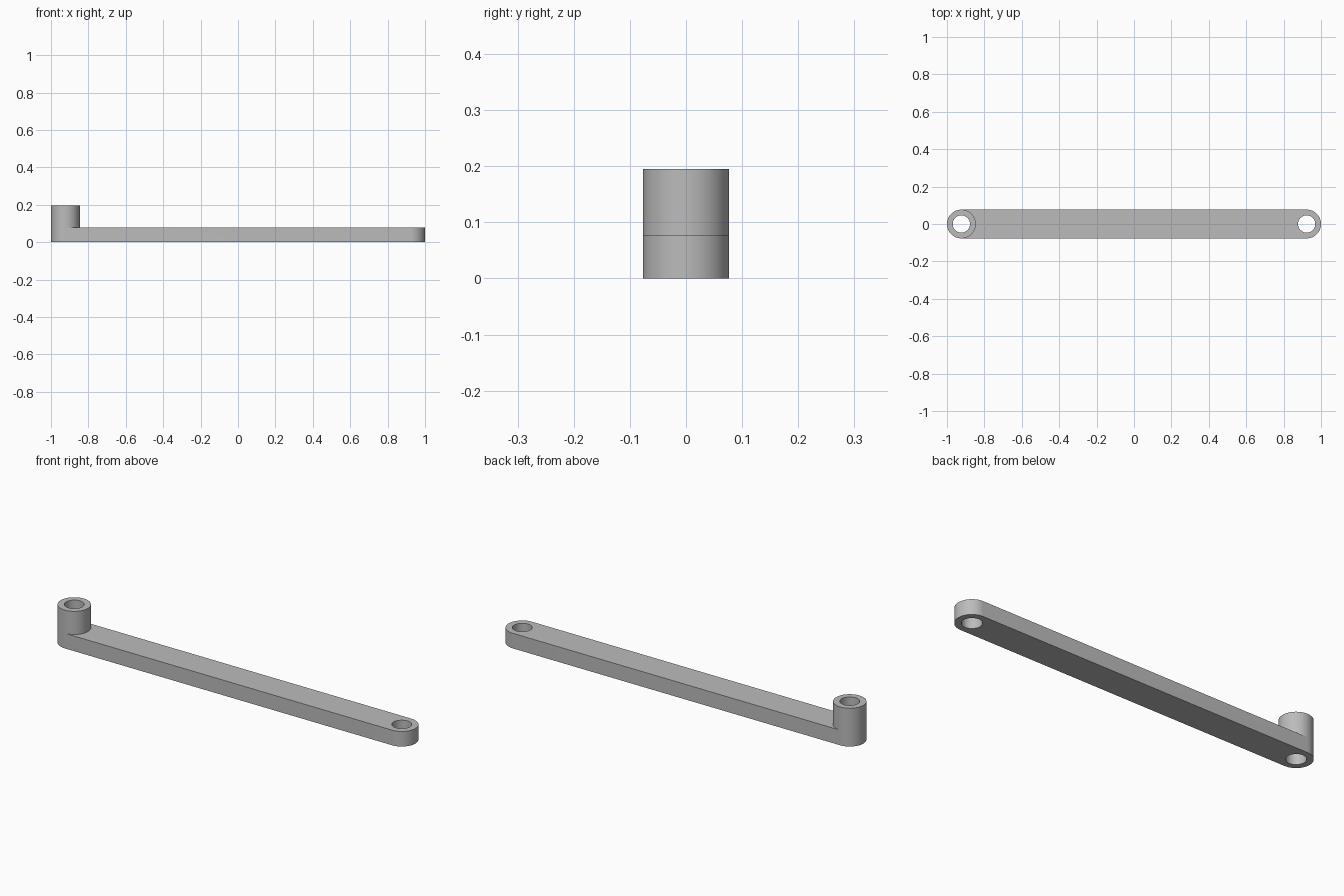
import bpy, bmesh
from math import sin, cos, pi, radians

R, HOLE = 0.077, 0.046      # outer and bore radius
BAR, BOSS = 0.077, 0.195    # bar and boss heights
CX = 1 - R                  # distance of each bore from the middle
N = 32                      # segments per half circle

if "Cube" in bpy.data.objects:
    bpy.data.objects.remove(bpy.data.objects["Cube"])

bm = bmesh.new()


def arc(cx, r, z, start, turn=pi):
    """Points on an arc; a full turn leaves out the repeated last point."""
    count = N + 1 if turn == pi else 2 * N
    return [bm.verts.new((cx + r * cos(start + i * pi / N), r * sin(start + i * pi / N), z))
            for i in range(count)]


def circle(cx, r, z):
    return arc(cx, r, z, pi / 2, 2 * pi)


def wall(low, high):
    for i in range(len(low)):
        j = (i + 1) % len(low)
        bm.faces.new((low[i], low[j], high[j], high[i]))


def cap(*loops):
    edges = []
    for loop in loops:
        for a, b in zip(loop, loop[1:] + loop[:1]):
            edges.append(bm.edges.get((a, b)) or bm.edges.new((a, b)))
    bmesh.ops.triangle_fill(bm, edges=edges, use_beauty=True)


# Bar with rounded ends
outline_low = arc(CX, R, 0, -pi / 2) + arc(-CX, R, 0, pi / 2)
end_high = arc(CX, R, BAR, -pi / 2)
boss_low = circle(-CX, R, BAR)
wall(outline_low, end_high + boss_low[:N + 1])

# Boss rising flush from the left end of the bar
boss_high = circle(-CX, R, BOSS)
wall(boss_low, boss_high)

# Bores through both ends
left_low, left_high = circle(-CX, HOLE, 0), circle(-CX, HOLE, BOSS)
right_low, right_high = circle(CX, HOLE, 0), circle(CX, HOLE, BAR)
wall(left_low, left_high)
wall(right_low, right_high)

# Flat faces: underside, bar top up to the boss, boss rim
cap(outline_low, left_low, right_low)
cap(end_high + [boss_low[0]] + boss_low[:N - 1:-1], right_high)
wall(left_high, boss_high)

bmesh.ops.recalc_face_normals(bm, faces=bm.faces)
mesh = bpy.data.meshes.new("link_arm")
bm.to_mesh(mesh)
bm.free()
arm = bpy.data.objects.new("link_arm", mesh)
bpy.context.collection.objects.link(arm)

# Plain grey finish
grey = bpy.data.materials.new("grey")
grey.use_nodes = True
grey.diffuse_color = (0.5, 0.5, 0.5, 1)
grey.node_tree.nodes["Principled BSDF"].inputs["Base Color"].default_value = grey.diffuse_color
mesh.materials.append(grey)

bpy.ops.object.select_all(action='DESELECT')
arm.select_set(True)
bpy.context.view_layer.objects.active = arm
bpy.ops.object.shade_smooth_by_angle(angle=radians(30))
